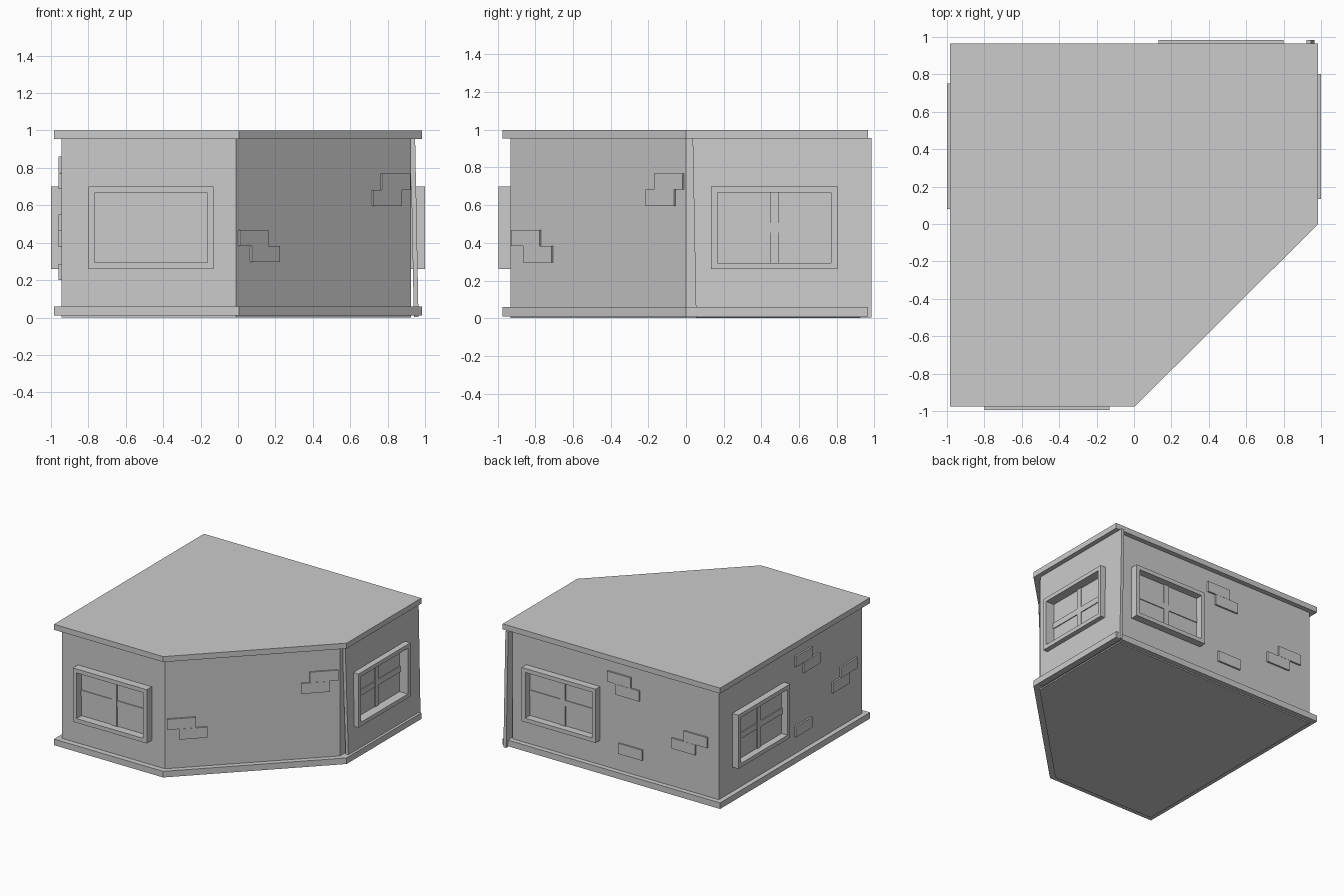
import bpy, bmesh, math
from mathutils import Matrix, Vector

cube = bpy.data.objects.get("Cube")
if cube:
    bpy.data.objects.remove(cube, do_unlink=True)

grey = bpy.data.materials.new("plain grey")
grey.use_nodes = True
grey.diffuse_color = (0.6, 0.6, 0.6, 1)
grey.node_tree.nodes["Principled BSDF"].inputs["Base Color"].default_value = (0.6, 0.6, 0.6, 1)


def finish(name, bm):
    bmesh.ops.recalc_face_normals(bm, faces=bm.faces)
    mesh = bpy.data.meshes.new(name)
    bm.to_mesh(mesh)
    bm.free()
    mesh.materials.append(grey)
    ob = bpy.data.objects.new(name, mesh)
    bpy.context.collection.objects.link(ob)
    return ob


def add_box(bm, lo, hi, frame=Matrix()):
    lo, hi = Vector(lo), Vector(hi)
    size = Matrix.Diagonal((hi - lo).to_4d())
    size[3][3] = 1
    bmesh.ops.create_cube(bm, size=1, matrix=frame @ Matrix.Translation((lo + hi) / 2) @ size)


def prism(name, outline, z0, z1):
    bm = bmesh.new()
    face = bm.faces.new([bm.verts.new((x, y, z0)) for x, y in outline])
    ext = bmesh.ops.extrude_face_region(bm, geom=[face], use_keep_orig=True)
    top = [g for g in ext["geom"] if isinstance(g, bmesh.types.BMVert)]
    bmesh.ops.translate(bm, verts=top, vec=(0, 0, z1 - z0))
    return finish(name, bm)


def wall_frame(x, y, angle):
    # Local x runs along the wall and local -y points outward
    return Matrix.Translation((x, y, 0)) @ Matrix.Rotation(math.radians(angle), 4, "Z")


# Floor slab, roof slab and the solid wall core, cut off at one corner
slab = [(-0.985, -0.975), (0.005, -0.975), (0.985, 0), (0.985, 0.965), (-0.985, 0.965)]
core = [(-0.945, -0.93), (-0.01, -0.93), (0.925, 0), (0.925, 0.925), (-0.945, 0.925)]
prism("floor_slab", slab, 0.01, 0.06)
prism("roof_slab", slab, 0.955, 1.0)
prism("wall_core", core, 0, 0.957)

walls = {
    "front": wall_frame(0, -0.93, 0),
    "diagonal": wall_frame(0, -0.92, 45),
    "right": wall_frame(0.925, 0, 90),
    "back": wall_frame(0, 0.925, 180),
    "left": wall_frame(-0.945, 0, -90),
}

# Leaning outer panel of the right wall, opened for its window
bm = bmesh.new()
add_box(bm, (0.922, 0.035, 0.003), (0.947, 0.985, 0.957))
for v in bm.verts:
    if v.co.z < 0.5:
        v.co.x += 0.018
        if v.co.y < 0.5:
            v.co.y += 0.018
panel = finish("right_wall_panel", bm)
bm = bmesh.new()
add_box(bm, (0.8, 0.15, 0.275), (1.1, 0.785, 0.685))
cutter = finish("window_cutter", bm)
cutter.hide_render = True
cut = panel.modifiers.new("opening", "BOOLEAN")
cut.object = cutter
cut.solver = "EXACT"
bpy.context.view_layer.objects.active = panel
bpy.ops.object.modifier_apply(modifier=cut.name)
bpy.data.objects.remove(cutter, do_unlink=True)


# Windows: a deep proud frame around shallow glazing bars
def window(wall, center, depth):
    frame = walls[wall] @ Matrix.Translation((center, 0, 0.48))
    w, h, t = 0.335, 0.22, 0.033
    bm = bmesh.new()
    for s in (-1, 1):
        a, b = sorted((s * w, s * (w - t)))
        add_box(bm, (a, -depth, -h), (b, 0.002, h), frame)
        a, b = sorted((s * h, s * (h - t)))
        add_box(bm, (t - w, -depth, a), (w - t, 0.002, b), frame)
    finish(wall + "_window_frame", bm)
    bm = bmesh.new()
    add_box(bm, (-0.023, -0.008, t - h), (0.023, 0.002, h - t), frame)
    add_box(bm, (t - w, -0.007, -0.024), (w - t, 0.002, 0.024), frame)
    finish(wall + "_window_bars", bm)


window("front", -0.465, 0.065)
window("right", 0.468, 0.075)
window("back", -0.465, 0.06)
window("left", -0.415, 0.055)

# Raised bricks: start along the wall and bottom height
bricks = {
    "diagonal": [(0.0, 0.383), (0.09, 0.296), (1.01, 0.596), (1.075, 0.683)],
    "back": [(-0.06, 0.765), (0.016, 0.678), (0.043, 0.2), (0.633, 0.46), (0.524, 0.373)],
    "left": [(0.054, 0.775), (0.155, 0.688), (0.054, 0.2), (0.636, 0.465), (0.533, 0.378)],
}
for wall, spots in bricks.items():
    bm = bmesh.new()
    for u, z in spots:
        add_box(bm, (u, -0.014, z), (u + 0.215, 0.002, z + 0.086), walls[wall])
    finish(wall + "_bricks", bm)
